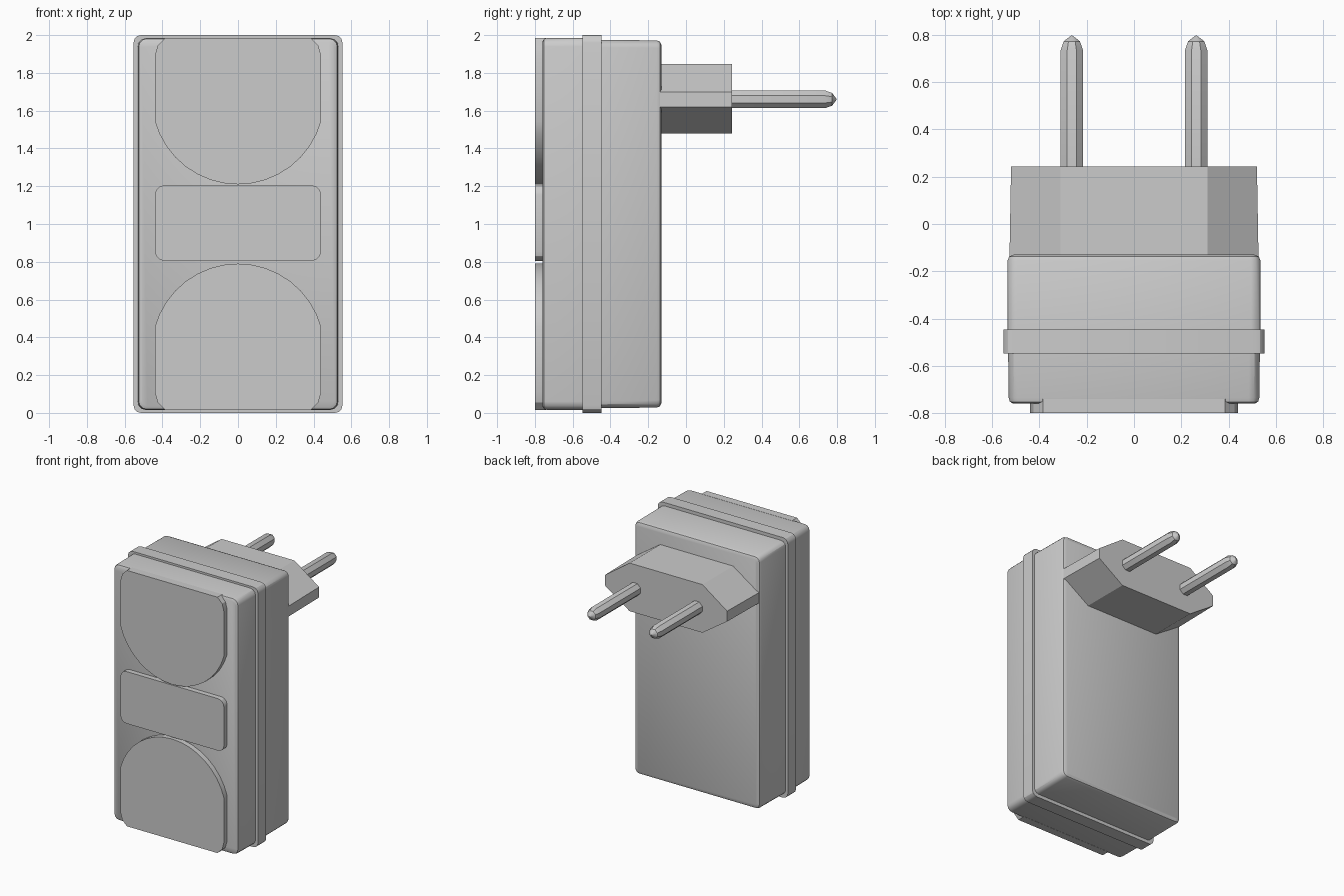
import bpy
import bmesh
from math import cos, sin, pi, asin

cube = bpy.data.objects.get("Cube")
if cube:
    bpy.data.objects.remove(cube, do_unlink=True)

grey = bpy.data.materials.new("plastic grey")
grey.use_nodes = True
COLOUR = (0.6, 0.6, 0.6, 1)
grey.diffuse_color = COLOUR
grey.node_tree.nodes["Principled BSDF"].inputs["Base Color"].default_value = COLOUR


def loft(name, rings, smooth=True):
    """Skin a stack of (y, outline of x-z points) rings and cap both ends."""
    bm = bmesh.new()
    loops = [[bm.verts.new((x, y, z)) for x, z in outline] for y, outline in rings]
    for a, b in zip(loops, loops[1:]):
        for i in range(len(a)):
            j = (i + 1) % len(a)
            bm.faces.new((a[i], a[j], b[j], b[i]))
    bm.faces.new(loops[0])
    bm.faces.new(loops[-1])
    bmesh.ops.recalc_face_normals(bm, faces=bm.faces)
    mesh = bpy.data.meshes.new(name)
    bm.to_mesh(mesh)
    bm.free()
    mesh.materials.append(grey)
    obj = bpy.data.objects.new(name, mesh)
    bpy.context.collection.objects.link(obj)
    if smooth:
        bpy.ops.object.select_all(action="DESELECT")
        obj.select_set(True)
        bpy.context.view_layer.objects.active = obj
        bpy.ops.object.shade_smooth_by_angle(angle=pi / 6)
    return obj


def round_rect(hw, hh, r, zc=1.0, steps=3):
    """Rectangle with rounded corners, centred on x = 0 and z = zc."""
    pts = []
    for q, (sx, sz) in enumerate([(1, 1), (-1, 1), (-1, -1), (1, -1)]):
        for k in range(steps + 1):
            a = pi / 2 * (q + k / steps)
            pts.append((sx * (hw - r) + r * cos(a), zc + sz * (hh - r) + r * sin(a)))
    return pts


# Housing: front half, seam band and back half
loft("front_housing", [(-0.76, round_rect(0.51, 0.965, 0.03)),
                       (-0.752, round_rect(0.525, 0.98, 0.04)),
                       (-0.735, round_rect(0.53, 0.984, 0.045)),
                       (-0.5, round_rect(0.533, 0.985, 0.045))])
loft("seam_band", [(y, round_rect(0.553, 1.0, 0.04)) for y in (-0.547, -0.447)])
loft("back_housing", [(-0.5, round_rect(0.535, 0.975, 0.04)),
                      (-0.155, round_rect(0.535, 0.972, 0.04)),
                      (-0.138, round_rect(0.528, 0.965, 0.035)),
                      (-0.13, round_rect(0.51, 0.948, 0.025))])

# Raised front panels: two round-ended ones and a middle plate
HALF, RADIUS, CENTRE = 0.44, 0.457, 0.667
limit = asin(HALF / RADIUS)
arc = [limit * (2 * k / 16 - 1) for k in range(17)]
round_end = [(RADIUS * sin(a), CENTRE - RADIUS * cos(a)) for a in arc]
corner = [(HALF, 0.89), (0.425, 0.945), (0.385, 0.984)]
panel = round_end + corner + [(-x, z) for x, z in reversed(corner)]
for name, side in (("upper_panel", 1), ("lower_panel", -1)):
    outline = [(x, 1 + side * z) for x, z in panel]
    loft(name, [(-0.8, outline), (-0.74, outline)])
plate = round_rect(HALF, 0.2, 0.05, 1.005)
loft("middle_panel", [(-0.8, plate), (-0.74, plate)])


# Plug block: eight-sided, slightly wider at its root
def plug_outline(w):
    half = [(w, 1.62), (w, 1.70), (0.31, 1.848), (-0.31, 1.848)]
    return half + [(-w, 1.70), (-w, 1.62), (-0.31, 1.478), (0.31, 1.478)]


loft("plug_block", [(-0.16, plug_outline(0.527)), (0.243, plug_outline(0.52))], False)


# Two eight-sided pins with pointed ends
def pin_ring(x, r):
    return [(x + r * cos(pi * (k + 0.5) / 4), 1.66 + r * sin(pi * (k + 0.5) / 4)) for k in range(8)]


for name, x in (("left_pin", 0.263), ("right_pin", -0.263)):
    loft(name, [(0.22, pin_ring(x, 0.051)), (0.735, pin_ring(x, 0.051)),
                (0.773, pin_ring(x, 0.037)), (0.797, pin_ring(x, 0.003))])
